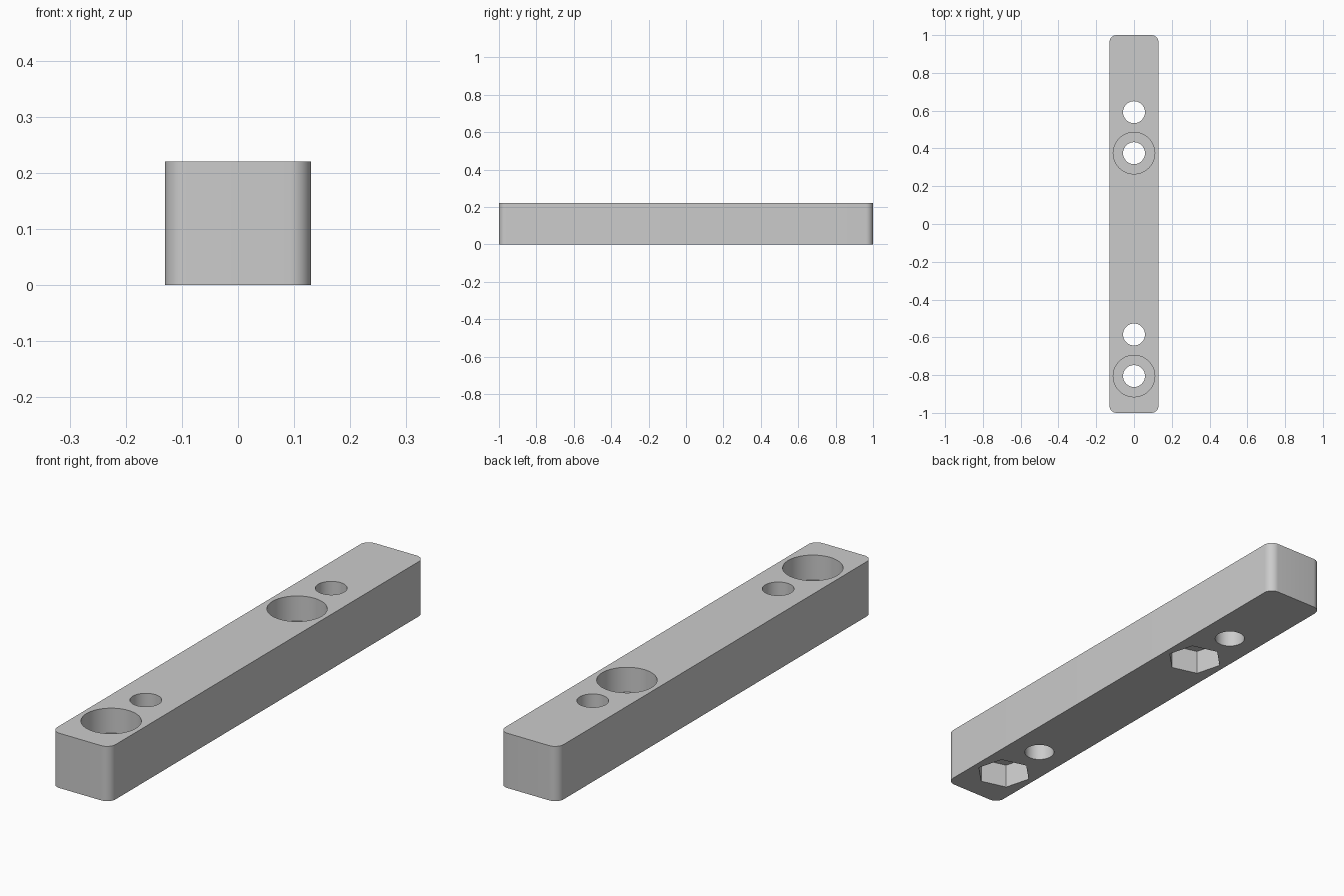
import bpy
import bmesh
from math import radians
from mathutils import Matrix

WIDTH, LENGTH, HEIGHT = 0.26, 2.0, 0.22
CORNER = 0.038
BOLT_Y = (0.375, -0.805)      # stepped holes with nut pockets
PLAIN_Y = (0.592, -0.585)     # plain through holes

cube = bpy.data.objects.get("Cube")
if cube:
    bpy.data.objects.remove(cube, do_unlink=True)


def make_object(name, bm):
    mesh = bpy.data.meshes.new(name)
    bm.to_mesh(mesh)
    bm.free()
    obj = bpy.data.objects.new(name, mesh)
    bpy.context.collection.objects.link(obj)
    return obj


def prism(name, radius, y, z_low, z_high, sides=64, turn=0):
    """Upright prism, measured to its corners."""
    bm = bmesh.new()
    place = Matrix.Translation((0, y, (z_low + z_high) / 2)) @ Matrix.Rotation(radians(turn), 4, 'Z')
    bmesh.ops.create_cone(bm, cap_ends=True, segments=sides, radius1=radius,
                          radius2=radius, depth=z_high - z_low, matrix=place)
    return make_object(name, bm)


# Bar with rounded upright corners
bm = bmesh.new()
bmesh.ops.create_cube(bm, size=1)
bmesh.ops.scale(bm, vec=(WIDTH, LENGTH, HEIGHT), verts=bm.verts)
bmesh.ops.translate(bm, vec=(0, 0, HEIGHT / 2), verts=bm.verts)
upright = [e for e in bm.edges if abs(e.verts[0].co.z - e.verts[1].co.z) > 0.1]
bmesh.ops.bevel(bm, geom=upright, offset=CORNER, segments=10, profile=0.5, affect='EDGES')
bar = make_object("mounting_bar", bm)

# Cutters: through holes, round counterbores above, hexagonal nut pockets below
cutters = [prism("hole_cutter", 0.058, y, -0.1, HEIGHT + 0.1) for y in BOLT_Y + PLAIN_Y]
for y in BOLT_Y:
    cutters.append(prism("counterbore_cutter", 0.11, y, HEIGHT - 0.1, HEIGHT + 0.1))
    # A hexagon from create_cone has a corner on +y, so 15 degrees sets it askew
    cutters.append(prism("nut_pocket_cutter", 0.109, y, -0.1, 0.1, sides=6, turn=15))

bpy.ops.object.select_all(action='DESELECT')
bpy.context.view_layer.objects.active = bar
bar.select_set(True)
for cutter in cutters:
    cutter.hide_render = True
    mod = bar.modifiers.new("cut", 'BOOLEAN')
    mod.operation = 'DIFFERENCE'
    mod.solver = 'EXACT'
    mod.object = cutter
    bpy.ops.object.modifier_apply(modifier=mod.name)
for cutter in cutters:
    bpy.data.objects.remove(cutter, do_unlink=True)

# Plain grey material
grey = bpy.data.materials.new("light_grey")
grey.use_nodes = True
colour = (0.6, 0.6, 0.6, 1)
grey.diffuse_color = colour
grey.node_tree.nodes["Principled BSDF"].inputs["Base Color"].default_value = colour
bar.data.materials.clear()
bar.data.materials.append(grey)

bpy.ops.object.shade_smooth_by_angle(angle=radians(30))
